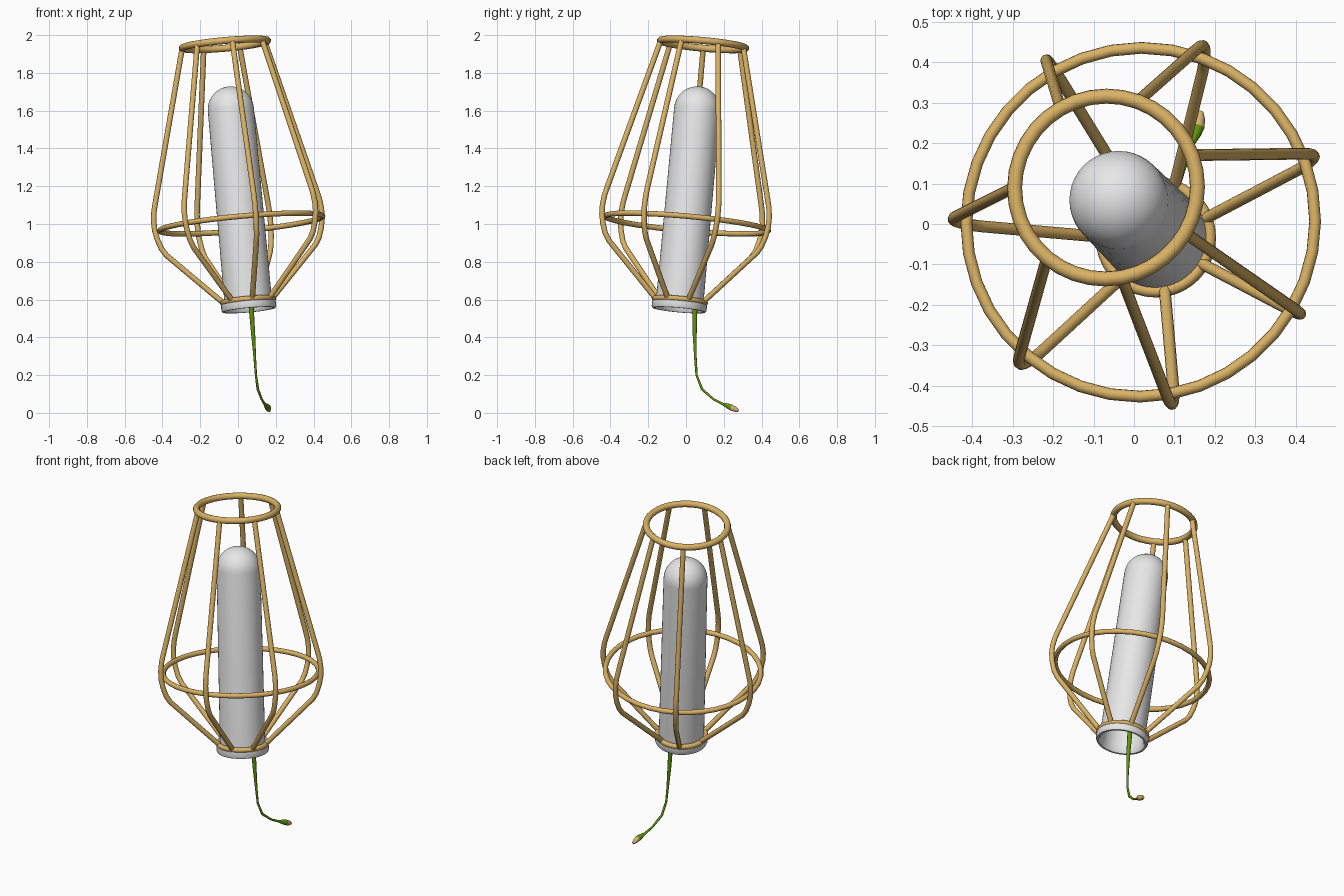
import bpy, bmesh, math
from mathutils import Matrix, Vector

if "Cube" in bpy.data.objects:
    bpy.data.objects.remove(bpy.data.objects["Cube"])

# Leaning axis shared by the cage and the bulb
axis = Vector((-0.0905, 0.0905, 1)).normalized()
frame = Matrix.Translation((0.054, -0.033, 0.59)) @ Vector((0, 0, 1)).rotation_difference(axis).to_matrix().to_4x4()


def material(name, color):
    m = bpy.data.materials.new(name)
    m.diffuse_color = (*color, 1)
    m.use_nodes = True
    m.node_tree.nodes["Principled BSDF"].inputs["Base Color"].default_value = m.diffuse_color
    return m


tan = material("cage_tan", (0.7, 0.445, 0.13))
white = material("bulb_white", (0.8, 0.8, 0.8))
green = material("stem_green", (0.12, 0.29, 0.003))
beige = material("tip_beige", (0.68, 0.44, 0.17))


def select(obj):
    bpy.ops.object.select_all(action='DESELECT')
    obj.select_set(True)
    bpy.context.view_layer.objects.active = obj


def smooth(obj, angle=40):
    select(obj)
    bpy.ops.object.shade_smooth_by_angle(angle=math.radians(angle))


def tube(name, points, radii, mat, resolution):
    """Round tube through the points, with a radius at each."""
    cu = bpy.data.curves.new(name, 'CURVE')
    cu.dimensions = '3D'
    cu.bevel_depth = 1
    cu.bevel_resolution = resolution
    cu.use_fill_caps = True
    sp = cu.splines.new('POLY')
    sp.points.add(len(points) - 1)
    for p, co, r in zip(sp.points, points, radii):
        p.co = (*co, 1)
        p.radius = r
    obj = bpy.data.objects.new(name, cu)
    bpy.context.collection.objects.link(obj)
    select(obj)
    bpy.ops.object.convert(target='MESH')
    obj = bpy.context.object
    obj.data.materials.clear()
    obj.data.materials.append(mat)
    smooth(obj)
    return obj


# Three cage rings: name, height along axis, major radius, tube radius
for name, s, major, minor in (("top_ring", 1.372, 0.227, 0.0185),
                              ("middle_ring", 0.416, 0.433, 0.0145),
                              ("bottom_ring", 0.003, 0.135, 0.0145)):
    bpy.ops.mesh.primitive_torus_add(major_radius=major, minor_radius=minor,
                                     major_segments=36, minor_segments=12)
    ring = bpy.context.object
    ring.name = name
    ring.matrix_world = frame @ Matrix.Translation((0, 0, s))
    ring.data.materials.append(tan)
    smooth(ring)

# Seven bent cage ribs, one gap wider than the rest: (radius, height along axis)
rib = [(0.134, 0.006), (0.409, 0.283), (0.432, 0.32), (0.449, 0.37), (0.459, 0.42),
       (0.46, 0.47), (0.454, 0.52), (0.443, 0.565), (0.227, 1.372)]
for k, deg in enumerate((20.5, 70, 120, 179.5, 230, 280, 330)):
    a = math.radians(deg)
    pts = [frame @ Vector((r * math.cos(a), r * math.sin(a), s)) for r, s in rib]
    tube(f"cage_rib_{k + 1}", pts, [0.0145] * len(rib), tan, 4)

# Hollow bulb with a domed top and a flared collar, turned on the axis
R, dome = 0.122, 1.025
arc = [math.radians(90 - 10 * i) for i in range(10)]
outer = [(R * math.cos(t), dome + R * math.sin(t)) for t in arc]
collar = [(0.126, 0.0), (0.139, -0.002), (0.145, -0.008), (0.146, -0.036),
          (0.141, -0.046), (0.13, -0.046), (0.122, -0.034), (0.117, 0.0)]
inner = [(0.114 * math.cos(t), dome + 0.114 * math.sin(t)) for t in reversed(arc)]
bm = bmesh.new()
verts = [bm.verts.new((max(r, 0), 0, s)) for r, s in outer + collar + inner]
edges = [bm.edges.new(p) for p in zip(verts, verts[1:])]
bmesh.ops.spin(bm, geom=verts + edges, cent=(0, 0, 0), axis=(0, 0, 1),
               angle=math.tau, steps=40, use_duplicate=False)
bmesh.ops.remove_doubles(bm, verts=bm.verts, dist=0.0005)
bmesh.ops.recalc_face_normals(bm, faces=bm.faces)
me = bpy.data.meshes.new("bulb")
bm.to_mesh(me)
bm.free()
bulb = bpy.data.objects.new("bulb", me)
bpy.context.collection.objects.link(bulb)
bulb.matrix_world = frame
me.materials.append(white)
smooth(bulb)

# Drooping stem with a swollen tip: x, y, z, radius
stem_path = [(0.058, 0.045, 0.68, 0.014), (0.07, 0.047, 0.56, 0.0135),
             (0.08, 0.046, 0.42, 0.011), (0.089, 0.05, 0.29, 0.007),
             (0.095, 0.056, 0.2, 0.006), (0.105, 0.085, 0.125, 0.007),
             (0.125, 0.145, 0.073, 0.006), (0.141, 0.195, 0.047, 0.007),
             (0.152, 0.222, 0.036, 0.014), (0.158, 0.24, 0.028, 0.0165),
             (0.162, 0.26, 0.019, 0.014), (0.165, 0.277, 0.01, 0.007)]
stem = tube("stem", [p[:3] for p in stem_path], [p[3] for p in stem_path], green, 3)
stem.data.materials.append(beige)
for f in stem.data.polygons:
    if f.center.y > 0.243:
        f.material_index = 1
